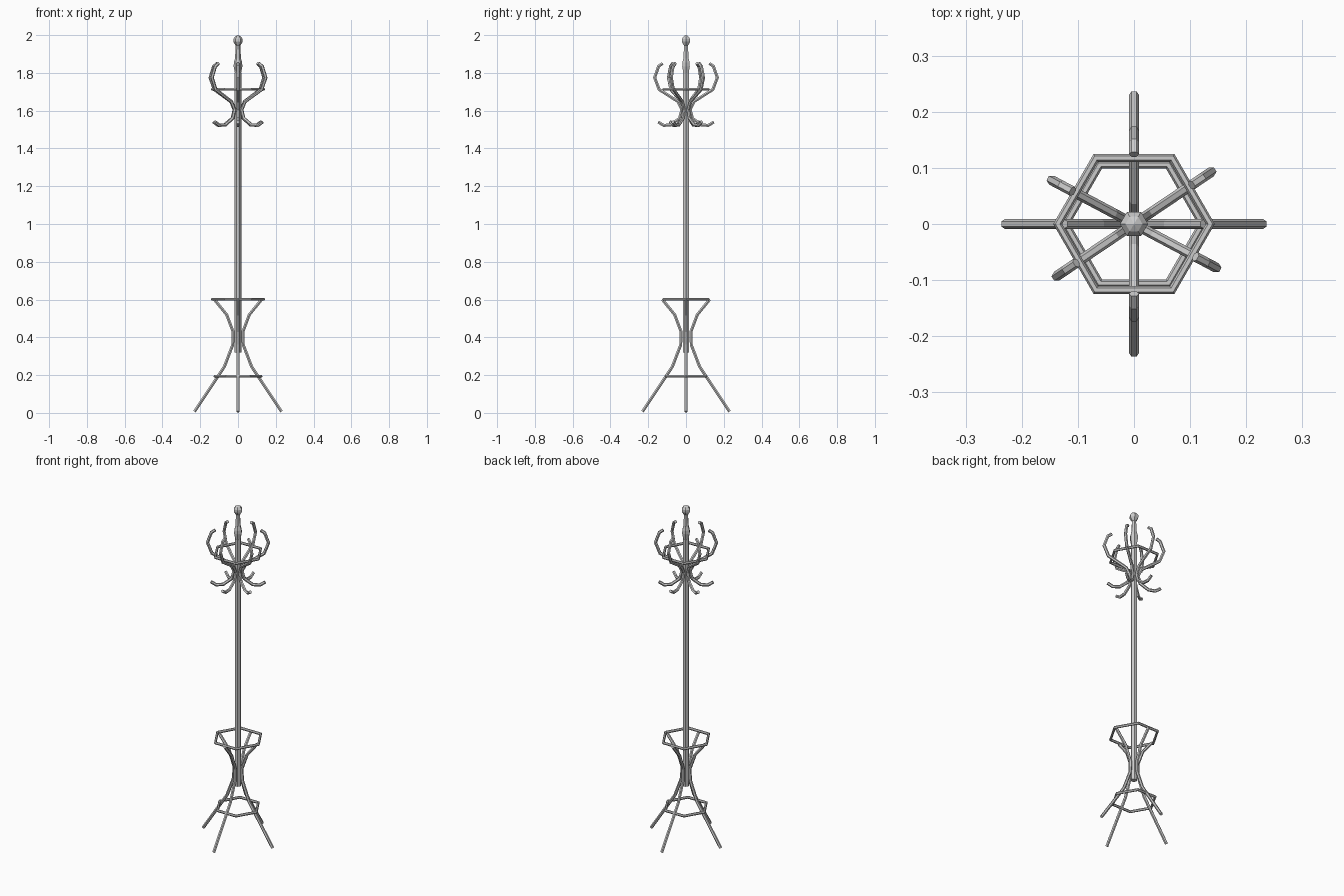
import bpy, bmesh
from math import sin, cos, pi, radians
from mathutils import Vector

if "Cube" in bpy.data.objects:
    bpy.data.objects.remove(bpy.data.objects["Cube"])

SIDES = 6


def make_mesh(name, rings):
    """Skin a list of six-sided loops and cap both ends."""
    bm = bmesh.new()
    loops = [[bm.verts.new(p) for p in ring] for ring in rings]
    for a, b in zip(loops, loops[1:]):
        for i in range(SIDES):
            j = (i + 1) % SIDES
            bm.faces.new((a[i], a[j], b[j], b[i]))
    bm.faces.new(loops[0][::-1])
    bm.faces.new(loops[-1])
    bmesh.ops.recalc_face_normals(bm, faces=bm.faces)
    mesh = bpy.data.meshes.new(name)
    bm.to_mesh(mesh)
    bm.free()
    return mesh


def add(name, mesh, angle=0):
    ob = bpy.data.objects.new(name, mesh)
    ob.rotation_euler.z = radians(angle)
    bpy.context.collection.objects.link(ob)


def lathe(name, profile):
    return make_mesh(name, [[(r * cos(k * pi / 3), r * sin(k * pi / 3), z)
                             for k in range(SIDES)] for r, z in profile])


def bent_rod(name, path, rad):
    """Mitred six-sided rod following a path in the xz plane."""
    pts = [Vector((x, 0, z)) for x, z in path]
    side = Vector((0, 1, 0))
    rings = []
    for i, p in enumerate(pts):
        d0 = (p - pts[max(i - 1, 0)]).normalized()
        d1 = (pts[min(i + 1, len(pts) - 1)] - p).normalized()
        t = (d0 + d1).normalized()
        n = side.cross(t)
        miter = 1 / max(0.5, t.dot(d1 if d1.length else d0))
        rings.append([p + side * rad * cos(k * pi / 3) + n * rad * miter * sin(k * pi / 3)
                      for k in range(SIDES)])
    return make_mesh(name, rings)


# Central pole with turned collar and finial
add("pole", lathe("pole", [(0.018, 0.32), (0.018, 1.80)]))
add("finial", lathe("finial", [
    (0.017, 1.80), (0.023, 1.835), (0.022, 1.855), (0.016, 1.875), (0.012, 1.945),
    (0.016, 1.95), (0.025, 1.965), (0.025, 1.98), (0.015, 1.993), (0.001, 2.0)]))

# Four splayed legs that curve up to the umbrella ring
leg = bent_rod("leg", [(0.23, 0.007), (0.072, 0.245), (0.028, 0.36), (0.026, 0.43),
                       (0.06, 0.52), (0.125, 0.60)], 0.009)
for a in range(0, 360, 90):
    add(f"leg_{a}", leg, a)

# Six double-ended coat hooks
hook = bent_rod("hook", [(0.124, 1.85), (0.145, 1.835), (0.166, 1.775), (0.142, 1.712),
                         (0.042, 1.648), (0.022, 1.605), (0.034, 1.56),
                         (0.08, 1.525), (0.118, 1.522), (0.147, 1.54)], 0.009)
for a in (34, 90, 152, 214, 270, 332):
    add(f"hook_{a}", hook, a)

# Hexagonal rings: leg brace, umbrella ring, hook ring
for name, z, r in (("leg_brace_ring", 0.193, 0.122),
                   ("umbrella_ring", 0.602, 0.136),
                   ("hook_ring", 1.713, 0.136)):
    bpy.ops.mesh.primitive_torus_add(major_segments=6, minor_segments=6, major_radius=r,
                                     minor_radius=0.008, location=(0, 0, z))
    bpy.context.object.name = name
